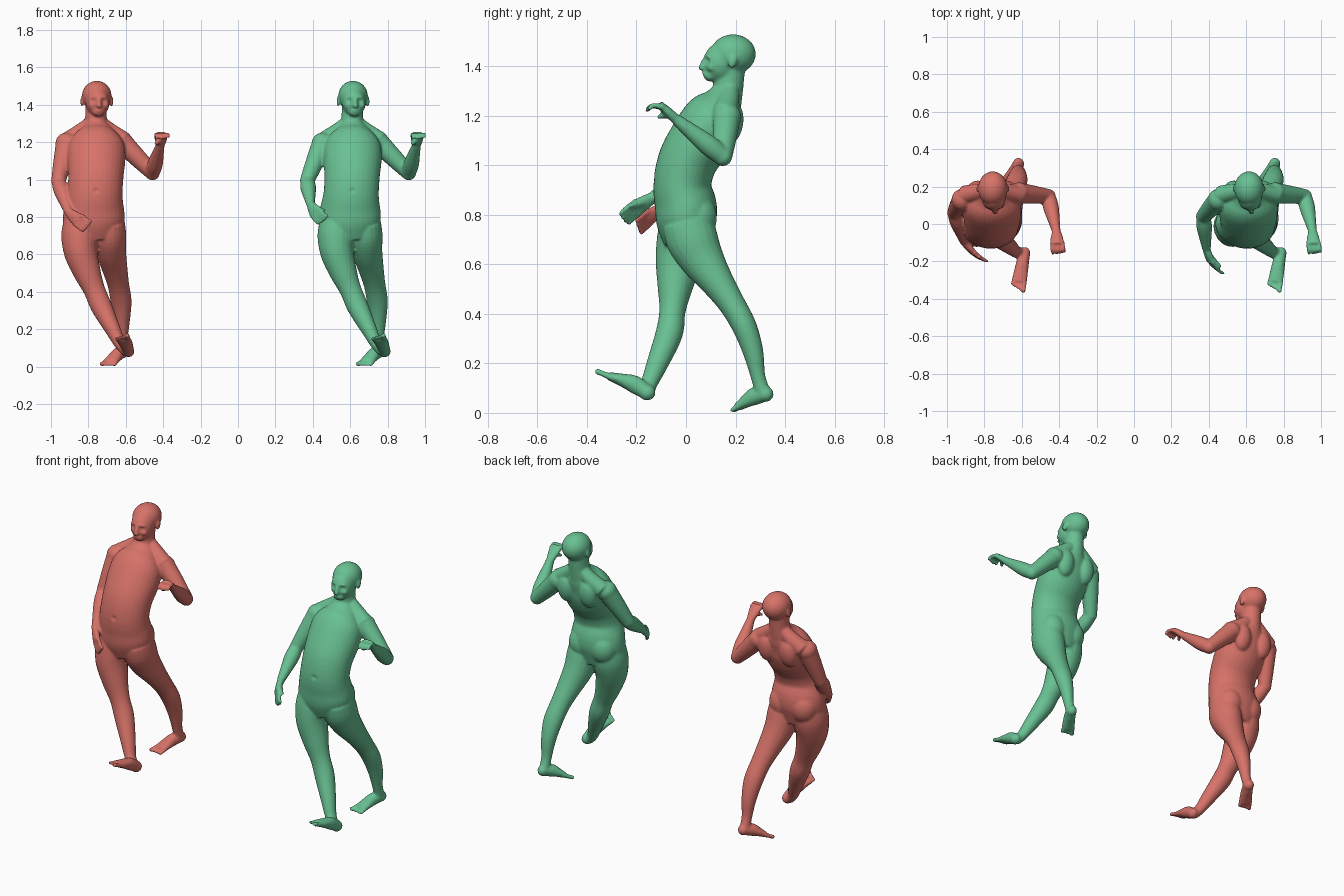
import bpy, bmesh, math
from mathutils import Vector, Matrix

cube = bpy.data.objects.get("Cube")
if cube:
    bpy.data.objects.remove(cube)


def material(name, colour):
    mat = bpy.data.materials.new(name)
    mat.use_nodes = True
    mat.diffuse_color = (*colour, 1)
    mat.node_tree.nodes["Principled BSDF"].inputs["Base Color"].default_value = (*colour, 1)
    return mat


def spline(points, steps):
    """Smooth path through points that also carry their radii."""
    pts = [tuple(p) + (p[-1],) * (5 - len(p)) for p in points]
    ext = [pts[0]] + pts + [pts[-1]]
    out = []
    for a, b, c, d in zip(ext, ext[1:], ext[2:], ext[3:]):
        for k in range(steps):
            t = k / steps
            out.append([0.5 * (2 * q + (r - p) * t + (2 * p - 5 * q + 4 * r - s) * t * t
                               + (3 * q - p - 3 * r + s) * t ** 3)
                        for p, q, r, s in zip(a, b, c, d)])
    return out + [list(pts[-1])]


def tube(bm, points, side=(1, 0, 0), steps=4, sides=20):
    """Closed elliptical loft; each point is x, y, z, side radius, depth radius."""
    path = spline(points, steps)
    centres = [Vector(p[:3]) for p in path]
    rings = []
    for i, p in enumerate(path):
        tangent = (centres[min(i + 1, len(path) - 1)] - centres[max(i - 1, 0)]).normalized()
        u = Vector(side)
        u = (u - tangent * u.dot(tangent)).normalized()
        v = tangent.cross(u)
        angles = [math.tau * k / sides for k in range(sides)]
        rings.append([bm.verts.new(centres[i] + u * math.cos(a) * p[3] + v * math.sin(a) * p[4])
                      for a in angles])
    for lower, upper in zip(rings, rings[1:]):
        for k in range(sides):
            n = (k + 1) % sides
            bm.faces.new((lower[k], lower[n], upper[n], upper[k]))
    bm.faces.new(rings[0][::-1])
    bm.faces.new(rings[-1])


def blob(bm, centre, radii, tilt=0):
    """Ellipsoid, tilted about x."""
    mat = (Matrix.Translation(centre) @ Matrix.Rotation(tilt, 4, "X")
           @ Matrix.Diagonal((*radii, 1)))
    bmesh.ops.create_uvsphere(bm, u_segments=24, v_segments=16, radius=1, matrix=mat)


def hand(bm, wrist, knuckles, tips, side, thumb):
    w, k, t, th = (Vector(p) for p in (wrist, knuckles, tips, thumb))
    s = Vector(side).normalized()
    tube(bm, [(*w, .024, .02), (*w.lerp(k, .5), .034, .019), (*k, .037, .014)], s)
    bend = (k - w).normalized() * .02
    for i in range(4):
        off = s * (i - 1.5) * .019
        reach = (1, .98, .9, .78)[3 - i if s.dot(th - w) > 0 else i]
        tip = k.lerp(t, reach) + off * 1.15
        tube(bm, [(*(k + off - bend), .0115), (*(k.lerp(tip, .5) + off * .5 + bend * .5), .0105),
                  (*tip, .008)], s, sides=10)
    root = w.lerp(k, .3)
    tube(bm, [(*root, .016), (*(root.lerp(th, .55) + bend * .3), .013), (*th, .008)], s, sides=10)


def foot(bm, heel, toe, inner):
    """Foot along heel to toe; inner is the x direction of the big toe."""
    h, t = Vector(heel), Vector(toe)
    axis = t - h
    side = Vector((inner, 0, 0))
    side = (side - axis * side.dot(axis) / axis.length_squared).normalized()
    up = side.cross(axis).normalized()
    if up.z < 0:
        up = -up
    blob(bm, h, (.031, .034, .032))
    profile = [(0, .03, .03, 0), (.28, .034, .036, .008), (.52, .038, .027, .003), (.8, .041, .016, -.006)]
    tube(bm, [(*(h + axis * f + up * lift), rs, ru) for f, rs, ru, lift in profile], side)
    for i in range(5):
        off = side * (.031 - i * .0165)
        r = .0135 if i == 0 else .0095
        base = h + axis * .7 + off * .9 - up * .006
        tip = h + axis * (1 - .035 * i) + off - up * .009
        tube(bm, [(*base, r), (*tip, r * .85)], side, sides=10)
        blob(bm, tip, (r, r, r))


def head(bm):
    blob(bm, (.005, .19, 1.448), (.079, .092, .08))
    blob(bm, (.01, .14, 1.415), (.064, .07, .08), -.1)
    blob(bm, (.014, .1, 1.362), (.034, .03, .025))
    # nose, lips and brow
    blob(bm, (.018, .068, 1.408), (.009, .012, .028), -.35)
    blob(bm, (.018, .063, 1.393), (.015, .014, .009))
    blob(bm, (.017, .076, 1.369), (.021, .011, .008))
    blob(bm, (.014, .092, 1.437), (.046, .02, .012))
    for s in (-1, 1):
        blob(bm, (.005 + s * .079, .188, 1.418), (.009, .018, .028), -.25)
        blob(bm, (.013 + s * .036, .105, 1.395), (.02, .022, .018))
    tube(bm, [(0, .155, 1.25, .075, .07), (0, .168, 1.3, .06, .062), (.002, .18, 1.4, .056, .06)])


def torso(bm):
    tube(bm, [(0, .005, .68, .12, .09), (-.01, 0, .76, .16, .118), (-.01, 0, .83, .163, .125),
              (-.005, -.015, .92, .148, .117), (0, .008, 1.02, .148, .12),
              (.002, .062, 1.11, .156, .125), (.002, .105, 1.19, .148, .115),
              (.002, .145, 1.25, .1, .085), (0, .165, 1.3, .058, .058)], sides=32)
    for s in (-1, 1):
        # chest, shoulder blade, buttock and neck muscle
        blob(bm, (s * .07, .035, 1.135), (.072, .075, .05), .3)
        blob(bm, (s * .075, .185, 1.17), (.055, .046, .085), -.15)
        blob(bm, (-.01 + s * .07, .045, .79), (.082, .08, .095))
        tube(bm, [(s * .02, .18, 1.31, .035), (s * .08, .17, 1.255, .045), (s * .15, .155, 1.205, .05)],
             (0, 1, 0))


def legs(bm):
    # front leg
    tube(bm, [(-.085, -.003, .77, .09, .1), (-.085, -.012, .7, .1, .106), (-.08, -.03, .61, .09, .094),
              (-.045, -.045, .5, .073, .07), (-.008, -.055, .41, .058, .053),
              (.03, -.068, .32, .057, .055), (.09, -.115, .2, .042, .044),
              (.13, -.148, .12, .031, .034), (.165, -.16, .08, .029, .032)])
    foot(bm, (.175, -.157, .082), (.138, -.347, .172), 1)
    # back leg
    tube(bm, [(.07, .005, .77, .085, .1), (.073, .025, .7, .09, .105), (.08, .065, .62, .082, .09),
              (.1, .125, .53, .069, .068), (.12, .185, .44, .058, .054),
              (.135, .235, .35, .056, .05), (.14, .27, .25, .043, .042),
              (.14, .29, .15, .03, .03), (.14, .308, .09, .029, .031)])
    foot(bm, (.142, .32, .076), (.06, .178, .017), -1)


def arm(bm, shoulder, elbow, wrist):
    s, e, w = Vector(shoulder), Vector(elbow), Vector(wrist)
    blob(bm, s, (.058, .058, .056))
    tube(bm, [(*s, .056), (*s.lerp(e, .5), .049), (*e, .039)], (0, 1, 0))
    blob(bm, e, (.039, .039, .039))
    tube(bm, [(*e, .037), (*e.lerp(w, .3), .042), (*e.lerp(w, .75), .03), (*w, .023)], (1, 0, 0))


def figure(name, x, mat, elbow, wrist, knuckles, tips, side, thumb):
    bm = bmesh.new()
    head(bm)
    torso(bm)
    legs(bm)
    # raised left arm
    left_wrist = (.345, -.04, 1.185)
    arm(bm, (.145, .165, 1.195), (.303, .148, 1.035), left_wrist)
    hand(bm, left_wrist, (.35, -.108, 1.247), (.358, -.16, 1.215), (1, 0, 0), (.318, -.115, 1.19))
    # lowered right arm
    arm(bm, (-.158, .13, 1.195), elbow, wrist)
    hand(bm, wrist, knuckles, tips, side, thumb)
    bmesh.ops.recalc_face_normals(bm, faces=bm.faces)
    mesh = bpy.data.meshes.new(name)
    bm.to_mesh(mesh)
    bm.free()
    obj = bpy.data.objects.new(name, mesh)
    bpy.context.collection.objects.link(obj)
    bpy.ops.object.select_all(action="DESELECT")
    obj.select_set(True)
    bpy.context.view_layer.objects.active = obj
    # fuse the parts into one skin
    remesh = obj.modifiers.new("fuse", "REMESH")
    remesh.mode = "VOXEL"
    remesh.voxel_size = .007
    bpy.ops.object.modifier_apply(modifier="fuse")
    # press in eye sockets and the navel
    dents = [((-.012, .08, 1.421), .02, .012), ((.043, .08, 1.421), .02, .012),
             ((0, -.13, .94), .016, .008)]
    for v in obj.data.vertices:
        for centre, radius, depth in dents:
            d = (v.co - Vector(centre)).length / radius
            if d < 1:
                v.co.y += depth * (1 - d * d)
    smooth = obj.modifiers.new("soften", "SMOOTH")
    smooth.factor = .5
    smooth.iterations = 4
    bpy.ops.object.modifier_apply(modifier="soften")
    obj.data.materials.clear()
    obj.data.materials.append(mat)
    bpy.ops.object.shade_smooth()
    obj.location.x = x


red = material("coral red", (.68, .17, .14))
green = material("sea green", (.14, .53, .29))
figure("red_figure", -.76, red, (-.2, .06, .99), (-.145, -.1, .825),
       (-.095, -.16, .78), (-.035, -.195, .745), (.4, -.15, .8), (-.06, -.185, .805))
figure("green_figure", .61, green, (-.24, .04, .995), (-.222, -.135, .868),
       (-.2, -.205, .825), (-.145, -.255, .775), (.5, -.35, .75), (-.145, -.23, .835))
